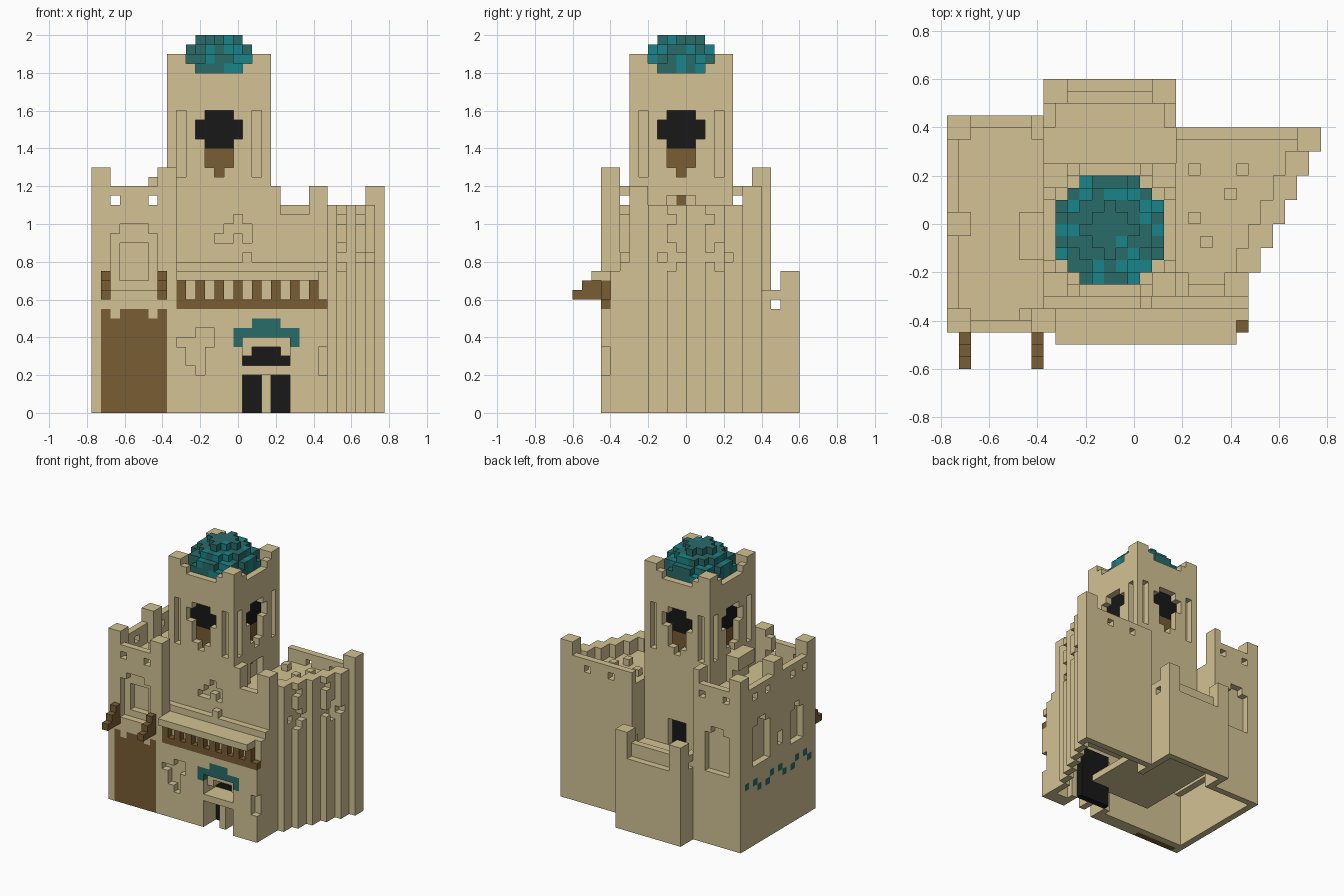
import bpy
import bmesh
import math
import random
from itertools import product

cube = bpy.data.objects.get("Cube")
if cube:
    bpy.data.objects.remove(cube, do_unlink=True)

UNIT = 0.05
ORIGIN = (-0.775, -0.6, 0.0)
PALETTE = {
    "sandstone": (0.645, 0.54, 0.293),
    "dark_wood": (0.188, 0.109, 0.034),
    "shadow_black": (0.009, 0.009, 0.009),
    "deep_teal": (0.022, 0.147, 0.14),
    "bright_teal": (0.01, 0.235, 0.254),
}
SAND, WOOD, BLACK, TEAL, BRIGHT = range(len(PALETTE))

materials = []
for label, rgb in PALETTE.items():
    material = bpy.data.materials.new(label)
    material.use_nodes = True
    material.diffuse_color = (*rgb, 1)
    shader = material.node_tree.nodes["Principled BSDF"]
    shader.inputs["Base Color"].default_value = (*rgb, 1)
    shader.inputs["Roughness"].default_value = 1
    materials.append(material)

# Every block belongs to one part and has one colour
blocks = {}


def cells(xs, ys, zs):
    return product(range(*xs), range(*ys), range(*zs))


def fill(part, xs, ys, zs, colour=SAND):
    for cell in cells(xs, ys, zs):
        blocks[cell] = (part, colour)


def carve(xs, ys, zs):
    for cell in cells(xs, ys, zs):
        blocks.pop(cell, None)


def paint(colour, xs, ys, zs):
    for cell in cells(xs, ys, zs):
        if cell in blocks:
            blocks[cell] = (blocks[cell][0], colour)


# Main walls, stepping back above the balcony
for front, top in ((3, 12), (4, 15), (5, 16), (6, 22)):
    fill("main_hall", (8, 25), (front, 17), (0, top))
fill("main_hall", (19, 25), (6, 20), (0, 22))

# Slanted side wall made of steps, with a sunken roof behind it
for step in range(6):
    strip = (8 + 2 * step, 10 + 2 * step)
    fill("side_wing", (24, 26 + step), strip, (0, 22))
    carve((19, 24 + step), (strip[0], min(strip[1], 19)), (20, 22))
carve((19, 24), (7, 8), (20, 22))
carve((20, 23), (6, 7), (21, 22))
fill("front_merlon", (19, 20), (6, 8), (20, 24))
fill("front_merlon", (23, 25), (6, 8), (20, 24))
fill("back_merlon", (29, 31), (18, 20), (20, 24))
for x, y in ((20, 16), (24, 16), (23, 14), (20, 12), (21, 10)):
    fill("roof_stones", (x, x + 1), (y, y + 1), (20, 21))
for x in (22, 26):
    carve((x, x + 1), (19, 20), (20, 21))

# Left wing with parapet, rails and merlons
fill("left_wing", (0, 8), (3, 21), (0, 23))
fill("left_wing", (8, 9), (3, 5), (0, 23))
carve((1, 8), (4, 20), (21, 23))
for y in (3, 20):
    fill("parapet_rail", (0, 8), (y, y + 1), (23, 24))
    for x in (2, 6):
        carve((x, x + 1), (y, y + 1), (22, 23))
fill("parapet_rail", (0, 1), (3, 21), (23, 24))
for y in range(5, 18, 3):
    carve((0, 1), (y, y + 1), (22, 23))
for y in (3, 11, 19):
    fill("outer_merlon", (0, 2), (y, y + 2), (21, 26))
fill("inner_merlon", (7, 9), (3, 5), (21, 26))
fill("inner_merlon", (6, 7), (4, 5), (23, 25))
fill("inner_merlon", (7, 8), (19, 21), (21, 26))
fill("roof_block", (7, 8), (9, 13), (21, 25))
fill("roof_block", (6, 7), (9, 13), (23, 25))

# Rear terrace with rails
fill("terrace", (8, 19), (17, 24), (0, 11))
for x in (8, 17):
    fill("terrace_merlon", (x, x + 2), (22, 24), (11, 15))
for x in (8, 18):
    fill("terrace_rail", (x, x + 1), (20, 22), (12, 13))
    fill("terrace_rail", (x, x + 1), (20, 21), (11, 12))
fill("terrace_rail", (10, 17), (22, 23), (11, 13))

# Hollow ground floor, with a raised floor under the tower
carve((1, 9), (4, 20), (0, 10))
carve((8, 24), (5, 17), (0, 10))
carve((9, 18), (17, 23), (0, 10))
carve((19, 24), (5, 19), (0, 10))
for step in range(6):
    carve((24, 25 + step), (8 + 2 * step, min(10 + 2 * step, 19)), (0, 10))
fill("tower_floor", (8, 19), (6, 22), (3, 4))
fill("wall_backing", (1, 9), (4, 5), (0, 11))
fill("wall_backing", (1, 2), (4, 20), (8, 10))

# Tower shaft and crown
fill("tower", (8, 19), (6, 17), (10, 36))
carve((9, 18), (7, 16), (34, 36))
for x, y in product((8, 17), (6, 15)):
    fill("tower_crown", (x, x + 2), (y, y + 2), (34, 38))
for low, high in ((10, 11), (16, 17)):
    for y in (6, 16):
        fill("tower_crown", (low, high), (y, y + 1), (36, 37))
for low, high in ((8, 9), (14, 15)):
    for x in (8, 18):
        fill("tower_crown", (x, x + 1), (low, high), (36, 37))


def on_tower(side, across, depth):
    """Turn a span across one tower side into x and y ranges."""
    if side in ("front", "back"):
        y = 6 + depth if side == "front" else 16 - depth
        return (8 + across[0], 8 + across[1]), (y, y + 1)
    x = 8 + depth if side == "left" else 18 - depth
    return (x, x + 1), (6 + across[0], 6 + across[1])


# Round windows, wooden panels and slots on all four sides
for side in ("front", "back", "left", "right"):
    for across, heights, colour in (
        ((4, 7), (28, 32), BLACK),
        ((3, 8), (29, 31), BLACK),
        ((4, 7), (26, 28), WOOD),
        ((5, 6), (25, 26), WOOD),
        ((1, 2), (25, 32), SAND),
        ((9, 10), (25, 32), SAND),
    ):
        carve(*on_tower(side, across, 0), heights)
        paint(colour, *on_tower(side, across, 1), heights)

# Doors from the tower onto the terrace and the side roof
carve((12, 15), (16, 17), (11, 15))
paint(BLACK, (12, 15), (15, 16), (11, 15))
carve((18, 19), (10, 13), (20, 23))
paint(WOOD, (17, 18), (11, 12), (22, 23))

# Dome of stacked blocks in two teals
random.seed(4)
for x, y, z in cells((8, 19), (6, 17), (33, 40)):
    if math.dist((x, y, z + 0.5), (13, 11, 35)) < 5.0 and math.hypot(x - 13, y - 11) < 4.8:
        blocks[x, y, z] = ("dome", BRIGHT if random.random() < 0.25 else TEAL)

# Balcony, joists and beam
fill("balcony", (9, 24), (2, 4), (14, 15))
fill("balcony_stone", (16, 17), (5, 6), (16, 17))
fill("balcony_beam", (9, 25), (3, 4), (11, 12), WOOD)
for x in range(9, 24, 2):
    fill("balcony_joists", (x, x + 1), (3, 4), (12, 14), WOOD)

# Front doorway: alcove, lintel, deep dark openings and teal arch
fill("doorway", (15, 22), (4, 6), (0, 8))
fill("doorway", (16, 21), (6, 7), (0, 8), BLACK)
carve((16, 21), (3, 4), (0, 4))
carve((16, 21), (3, 4), (5, 8))
for xs, zs in (((16, 18), (0, 4)), ((19, 21), (0, 4)), ((16, 21), (5, 6)), ((17, 20), (6, 7))):
    carve(xs, (4, 6), zs)
for xs, zs in (((15, 22), (8, 9)), ((17, 20), (9, 10)), ((15, 16), (7, 8)), ((21, 22), (7, 8))):
    fill("door_arch", xs, (3, 4), zs, TEAL)

# Large gate with a wavy top, and its sloping brackets
fill("gate", (1, 8), (3, 4), (0, 11), WOOD)
for x in (2, 6):
    paint(SAND, (x, x + 1), (3, 4), (10, 11))
for x in (1, 7):
    for rise in range(3):
        fill("gate_bracket", (x, x + 1), (rise, 3), (12 + rise, 13 + rise), WOOD)

# Worn hollows in the front walls
for xs, zs in (((9, 13), (7, 8)), ((11, 13), (8, 9)), ((10, 12), (5, 7)), ((11, 12), (4, 5)), ((24, 25), (4, 7))):
    fill("wall_backing", xs, (4, 5), zs)
    carve(xs, (3, 4), zs)
for xs, zs in (((13, 15), (18, 19)), ((14, 17), (19, 20)), ((15, 16), (20, 21)), ((16, 17), (18, 19))):
    carve(xs, (6, 7), zs)

# Crosses and small notches sunk into the stepped wall
for middle, notch in ((10, 10), (15, 14)):
    for ys, zs in (
        ((middle - 1, middle + 2), (16, 17)),
        ((middle, middle + 1), (15, 18)),
        ((notch, notch + 1), (20, 21)),
    ):
        for row in range(*ys):
            outer = 25 + (row - 6) // 2
            carve((outer - 1, outer), (row, row + 1), zs)

# Arched niches of the left wing
carve((2, 7), (3, 4), (13, 19))
carve((3, 6), (3, 4), (19, 20))
carve((3, 6), (4, 5), (14, 18))
carve((2, 6), (20, 21), (11, 17))
carve((3, 5), (20, 21), (17, 18))
for ys, zs in (((14, 18), (12, 18)), ((15, 17), (18, 19)), ((11, 12), (13, 15)), ((6, 9), (12, 17)), ((7, 8), (17, 18))):
    carve((0, 1), ys, zs)

# Zigzag teal tiles along the left wall
for y in range(4, 20):
    if y % 3:
        paint(TEAL, (0, 1), (y, y + 1), (8 + y % 2, 9 + y % 2))

# Turn the exposed block sides into one mesh per part
AXES = [(axis, sign) for axis in range(3) for sign in (0, 1)]
for part in sorted({name for name, _ in blocks.values()}):
    bm = bmesh.new()
    corners = {}
    for cell, (name, colour) in blocks.items():
        if name != part:
            continue
        for axis, sign in AXES:
            beside = list(cell)
            beside[axis] += 2 * sign - 1
            if tuple(beside) in blocks:
                continue
            loop = []
            for a, b in ((0, 0), (1, 0), (1, 1), (0, 1)):
                point = list(cell)
                point[axis] += sign
                point[(axis + 1) % 3] += a
                point[(axis + 2) % 3] += b
                key = tuple(point)
                if key not in corners:
                    corners[key] = bm.verts.new([o + UNIT * c for o, c in zip(ORIGIN, key)])
                loop.append(corners[key])
            face = bm.faces.new(loop if sign else loop[::-1])
            face.material_index = colour
    bmesh.ops.dissolve_limit(bm, angle_limit=0.01, verts=bm.verts, edges=bm.edges, delimit={"MATERIAL"})
    mesh = bpy.data.meshes.new(part)
    bm.to_mesh(mesh)
    bm.free()
    for material in materials:
        mesh.materials.append(material)
    bpy.context.collection.objects.link(bpy.data.objects.new(part, mesh))
